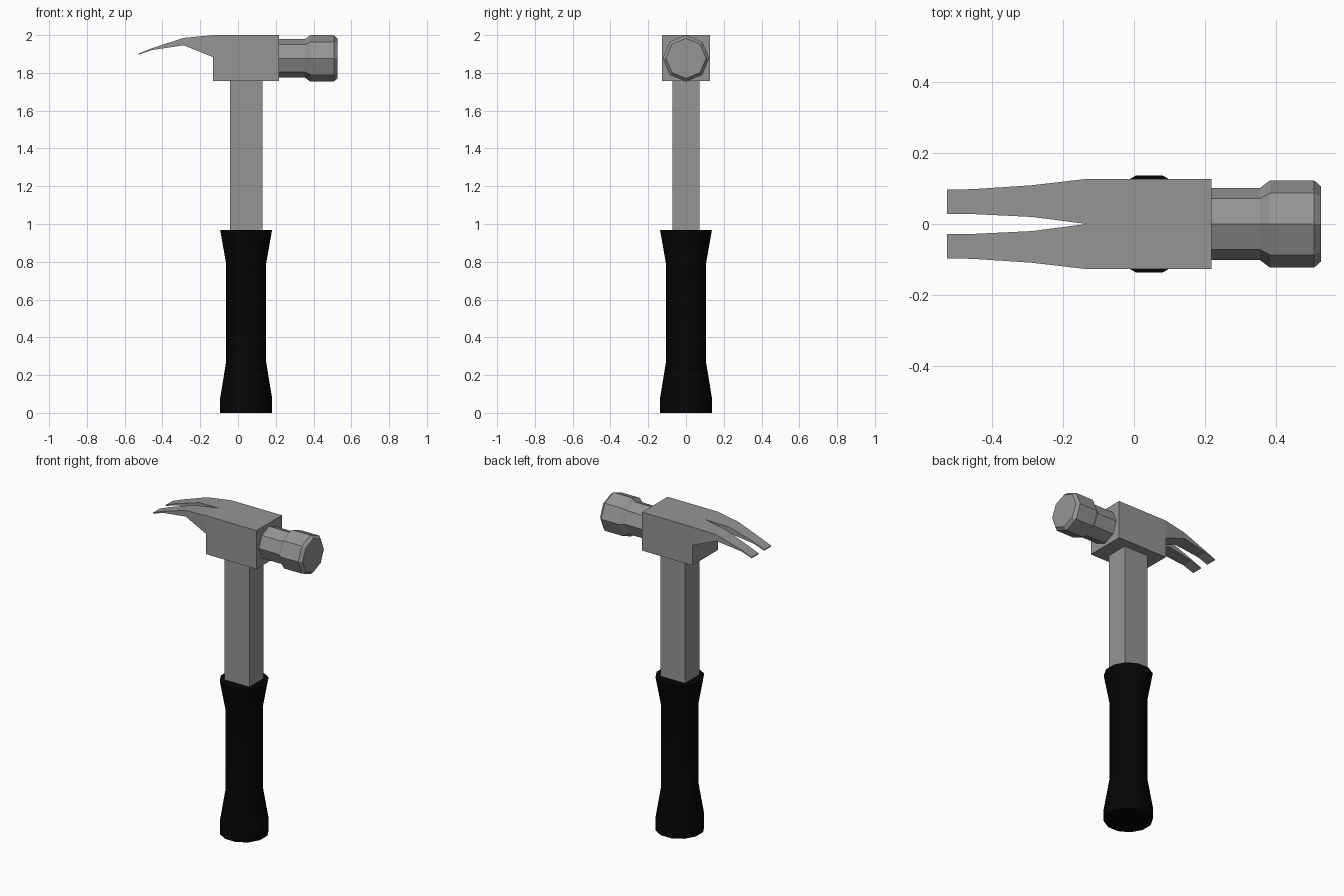
import bpy
from math import cos, sin, pi, radians

if "Cube" in bpy.data.objects:
    bpy.data.objects.remove(bpy.data.objects["Cube"])


def material(name, value):
    mat = bpy.data.materials.new(name)
    mat.diffuse_color = (value, value, value, 1)
    mat.use_nodes = True
    mat.node_tree.nodes["Principled BSDF"].inputs["Base Color"].default_value = mat.diffuse_color
    return mat


black = material("black_rubber", 0.0015)
steel = material("steel", 0.3)


def loft(name, rings, mat, cap_start=True):
    """Skin equal-sized rings of points into a solid."""
    n = len(rings[0])
    verts = [p for ring in rings for p in ring]
    faces = [(i * n + j, i * n + (j + 1) % n, (i + 1) * n + (j + 1) % n, (i + 1) * n + j)
             for i in range(len(rings) - 1) for j in range(n)]
    if cap_start:
        faces.append(tuple(reversed(range(n))))
    faces.append(tuple(range(len(verts) - n, len(verts))))
    mesh = bpy.data.meshes.new(name)
    mesh.from_pydata(verts, [], faces)
    mesh.materials.append(mat)
    obj = bpy.data.objects.new(name, mesh)
    bpy.context.collection.objects.link(obj)
    return obj


def polygon(sides, r, phase):
    return [(r * cos(phase + k * 2 * pi / sides), r * sin(phase + k * 2 * pi / sides))
            for k in range(sides)]


def box(name, x0, x1, half_y, z0, z1):
    bpy.ops.mesh.primitive_cube_add(size=1, location=((x0 + x1) / 2, 0, (z0 + z1) / 2))
    obj = bpy.context.object
    obj.name = name
    obj.scale = (x1 - x0, 2 * half_y, z1 - z0)
    obj.data.materials.append(steel)
    return obj


def select_only(obj):
    bpy.ops.object.select_all(action='DESELECT')
    bpy.context.view_layer.objects.active = obj
    obj.select_set(True)


CX = 0.043  # handle axis

# Rubber grip: twelve sides, flats facing front and sides (profile is z, apothem)
grip_profile = [(0, 0.137), (0.08, 0.137), (0.27, 0.106), (0.79, 0.106), (0.967, 0.137)]
grip = loft("grip", [[(CX + a, b, z) for a, b in polygon(12, r / cos(pi / 12), pi / 12)]
                     for z, r in grip_profile], black)
select_only(grip)
bpy.ops.object.shade_smooth_by_angle(angle=radians(35))

# Shaft and head block
box("shaft", CX - 0.086, CX + 0.086, 0.071, 0.96, 1.765)
box("head_block", -0.133, 0.218, 0.127, 1.757, 2.0)

# Striking face with neck: octagonal, corners up and sideways (x, radius)
face_profile = [(0.21, 0.102), (0.355, 0.102), (0.383, 0.123), (0.507, 0.123), (0.526, 0.106)]
loft("striking_face", [[(x, a, 1.877 + b) for a, b in polygon(8, r, 0)]
                       for x, r in face_profile], steel)

# Claw: one tapering prong mirrored across y (x, inner y, outer y, bottom z, top z)
sections = [(-0.133, 0.0, 0.127, 1.884, 2.0),
            (-0.288, 0.02, 0.109, 1.946, 1.985),
            (-0.455, 0.028, 0.098, 1.921, 1.931),
            (-0.527, 0.0285, 0.097, 1.896, 1.902)]
claw = loft("claw", [[(x, i, b), (x, i, t), (x, o, t), (x, o, b)]
                     for x, i, o, b, t in sections], steel, cap_start=False)
select_only(claw)
bpy.ops.object.mode_set(mode='EDIT')
bpy.ops.mesh.select_all(action='SELECT')
bpy.ops.mesh.normals_make_consistent(inside=False)
bpy.ops.object.mode_set(mode='OBJECT')
mirror = claw.modifiers.new("mirror", 'MIRROR')
mirror.use_axis = (False, True, False)
mirror.use_mirror_merge = False
